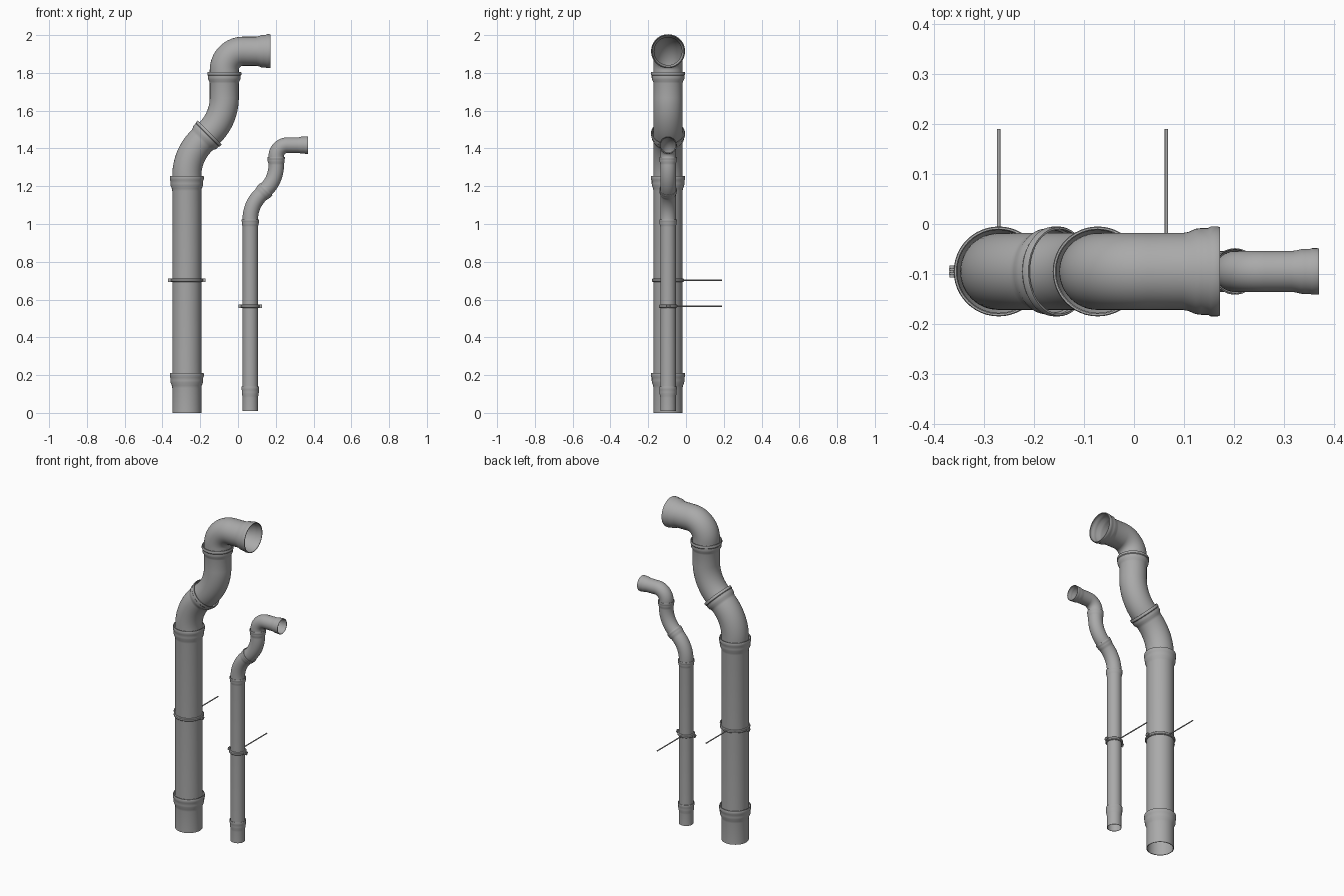
import bpy, bmesh
from math import sin, cos, pi, radians
from mathutils import Matrix, Vector

cube = bpy.data.objects.get("Cube")
if cube:
    bpy.data.objects.remove(cube, do_unlink=True)

SIDES = 48
Y = -0.095

grey = bpy.data.materials.new("zinc grey")
grey.use_nodes = True
color = (0.40, 0.40, 0.40, 1)
grey.diffuse_color = color
bsdf = grey.node_tree.nodes["Principled BSDF"]
bsdf.inputs["Base Color"].default_value = color
bsdf.inputs["Roughness"].default_value = 0.6


def finish(name, bm):
    bmesh.ops.recalc_face_normals(bm, faces=bm.faces)
    mesh = bpy.data.meshes.new(name)
    bm.to_mesh(mesh)
    bm.free()
    mesh.materials.append(grey)
    ob = bpy.data.objects.new(name, mesh)
    bpy.context.collection.objects.link(ob)
    bpy.ops.object.select_all(action='DESELECT')
    ob.select_set(True)
    bpy.context.view_layer.objects.active = ob
    bpy.ops.object.shade_smooth_by_angle(angle=radians(35))
    return ob


def loft_loop(name, rings):
    """Skin a closed series of rings given as (x, z, heading, radius)."""
    bm = bmesh.new()
    loops = []
    for x, z, a, r in rings:
        side = Vector((cos(a), 0, -sin(a)))
        center = Vector((x, Y, z))
        loops.append([bm.verts.new(center + side * r * cos(t) + Vector((0, r * sin(t), 0)))
                      for t in (2 * pi * i / SIDES for i in range(SIDES))])
    for k, a in enumerate(loops):
        b = loops[(k + 1) % len(loops)]
        for i in range(SIDES):
            j = (i + 1) % SIDES
            bm.faces.new((a[i], a[j], b[j], b[i]))
    return finish(name, bm)


class Walker:
    """Traces pipe centrelines in the x-z plane; heading 0 is up, pi/2 is +x."""

    def __init__(self, x, z, r, rim):
        self.x, self.z, self.a = x, z, 0.0
        self.r, self.rim = r, rim

    def ring(self, r, back=0.0):
        return (self.x - sin(self.a) * back, self.z - cos(self.a) * back, self.a, r)

    def advance(self, d):
        self.x += sin(self.a) * d
        self.z += cos(self.a) * d

    def pipe(self, name, before=0.0, turn=0.0, bend=0.1, after=0.0, sock=0.08, tuck=0.03):
        """Straight, bend, straight, then a flared socket with a beaded rim."""
        r, rim, wall = self.r, self.rim, self.r * 0.05
        out = [self.ring(r, tuck)]
        self.advance(before)
        if turn:
            cx, cz = self.x + bend * cos(self.a), self.z - bend * sin(self.a)
            if turn < 0:
                cx, cz = 2 * self.x - cx, 2 * self.z - cz
            s, a0, n = (1 if turn > 0 else -1), self.a, 16
            for i in range(n + 1):
                self.a = a0 + turn * i / n
                self.x = cx - s * bend * cos(self.a)
                self.z = cz + s * bend * sin(self.a)
                out.append(self.ring(r))
        self.advance(after)
        # socket: fraction from the end, fraction of the flare
        for back, flare in ((1, 0), (.85, .15), (.65, .65), (.5, .75), (.32, .75),
                            (.25, 1), (.06, 1), (0, .88)):
            out.append(self.ring(r + (rim - r) * flare, sock * back))
        inner = [(x, z, a, q - wall) for x, z, a, q in reversed(out)]
        return loft_loop(name, out + inner)


def add_cylinder(bm, center, axis, radius, length, sides=12):
    rot = Vector((0, 0, 1)).rotation_difference(Vector(axis)).to_matrix().to_4x4()
    bmesh.ops.create_cone(bm, cap_ends=True, segments=sides, radius1=radius, radius2=radius,
                          depth=length, matrix=Matrix.Translation(center) @ rot)


def clamp(prefix, x, z, r):
    # rounded band around the pipe
    band = [(x, z + dz, 0, r + dr) for dz, dr in
            ((-.009, -.002), (-.009, .004), (-.005, .008), (.005, .008), (.009, .004), (.009, -.002))]
    loft_loop(prefix + "_clamp_band", band)
    # paired ears with a bolt on each side
    bm = bmesh.new()
    for s in (-1, 1):
        ear_x = x + s * (r + .013)
        for dy in (-.004, .004):
            bmesh.ops.create_cube(bm, size=1, matrix=Matrix.Translation((ear_x, Y + dy, z))
                                  @ Matrix.Diagonal((.018, .004, .018, 1)))
        add_cylinder(bm, (ear_x + s * .003, Y, z), (0, 1, 0), .005, .024)
    finish(prefix + "_clamp_ears", bm)
    # wall rod
    bm = bmesh.new()
    start, end = Y + r, 0.19
    add_cylinder(bm, (x, (start + end) / 2, z), (0, 1, 0), .0035, end - start)
    finish(prefix + "_wall_rod", bm)


q = pi / 4

# Large downpipe
w = Walker(-0.271, 0, 0.077, 0.09)
w.pipe("large_bottom_socket", after=0.212, tuck=0)
w.pipe("large_straight_pipe", after=1.043)
w.pipe("large_lower_elbow", turn=q, bend=0.26, after=0.065, sock=0.06)
w.pipe("large_upper_elbow", turn=-q, bend=0.26, after=0.136, sock=0.06)
w.pipe("large_outlet_elbow", before=0.01, turn=2 * q, bend=0.10, after=0.145, sock=0.075)
clamp("large", -0.271, 0.703, 0.077)

# Small downpipe
w = Walker(0.065, 0.01, 0.041, 0.0465)
w.pipe("small_bottom_socket", after=0.13, sock=0.06, tuck=0)
w.pipe("small_straight_pipe", after=0.885, sock=0.04)
w.pipe("small_lower_elbow", turn=q, bend=0.18, after=0.045, sock=0.04)
w.pipe("small_upper_elbow", turn=-q, bend=0.18, after=0.044, sock=0.04)
w.pipe("small_outlet_elbow", before=0.002, turn=2 * q, bend=0.06, after=0.108, sock=0.055)
clamp("small", 0.065, 0.565, 0.041)
